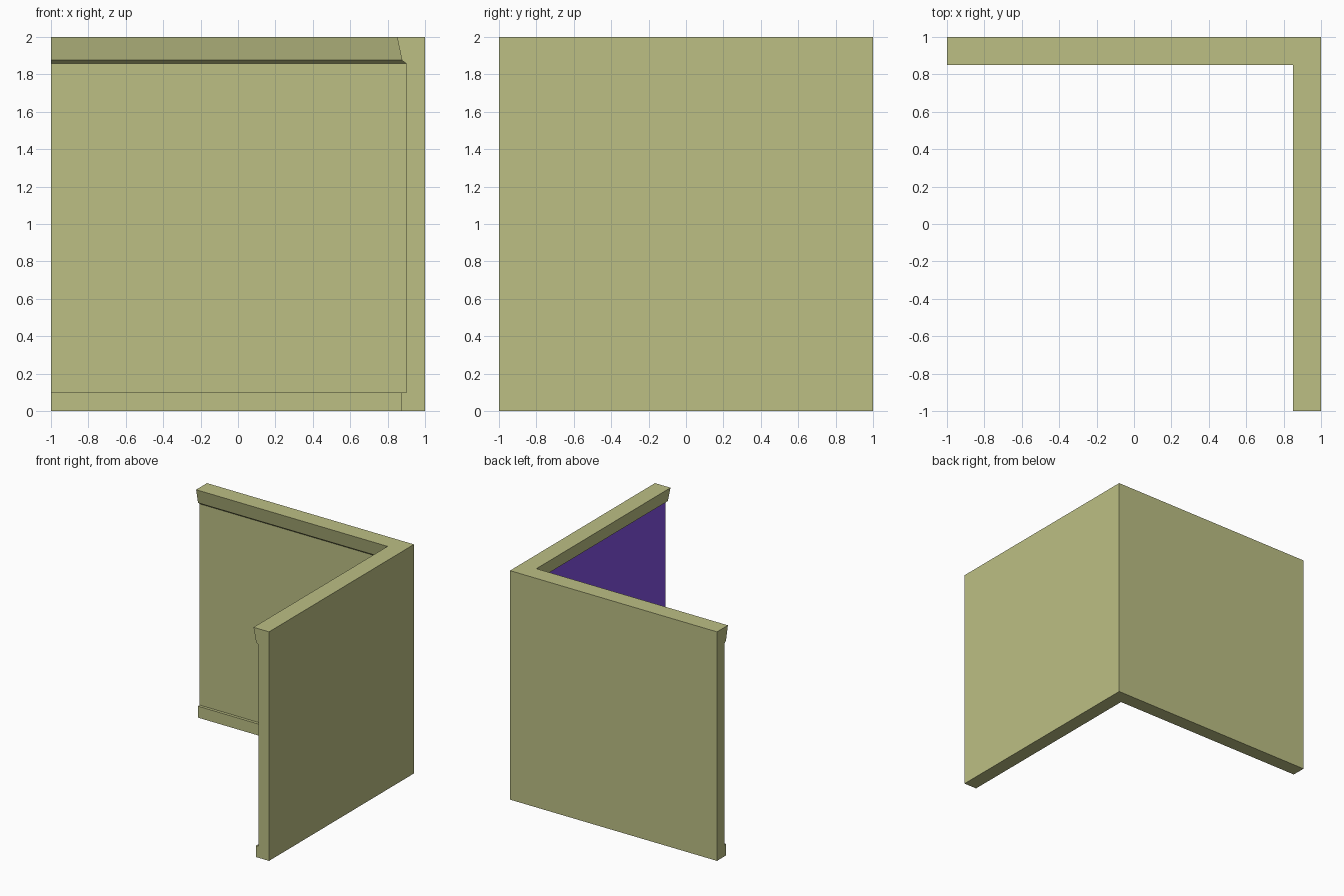
import bpy
import bmesh

if "Cube" in bpy.data.objects:
    bpy.data.objects.remove(bpy.data.objects["Cube"])


def material(name, rgb):
    """Flat colour from 0-255 sRGB values, stored as linear."""
    def lin(c):
        c /= 255
        return c / 12.92 if c <= 0.04045 else ((c + 0.055) / 1.055) ** 2.4
    mat = bpy.data.materials.new(name)
    mat.diffuse_color = (*[lin(c) for c in rgb], 1)
    mat.use_nodes = True
    mat.node_tree.nodes["Principled BSDF"].inputs["Base Color"].default_value = mat.diffuse_color
    return mat


# Wall cross-section: (thickness measured in from the outer face, height)
SKIRTING = [(0.125, 0.0), (0.125, 0.10)]
WALL = [(0.10, 0.10), (0.10, 1.857)]
CROWN = [(0.124, 1.876), (0.15, 2.0)]
profile = [(0, 0)] + SKIRTING + WALL + CROWN + [(0, 2)]

# Sweep the section along the back, round the mitred corner, down the right side
bm = bmesh.new()
stations = [
    [bm.verts.new((-1, 1 - d, z)) for d, z in profile],
    [bm.verts.new((1 - d, 1 - d, z)) for d, z in profile],
    [bm.verts.new((1 - d, -1, z)) for d, z in profile],
]
n = len(profile)
for a, b in zip(stations, stations[1:]):
    for i in range(n):
        j = (i + 1) % n
        bm.faces.new((a[i], b[i], b[j], a[j]))

# End caps
bm.faces.new(stations[0])
bm.faces.new(stations[-1])
bmesh.ops.recalc_face_normals(bm, faces=bm.faces)

# Accent colour: the plain inner panel of the right wall
for f in bm.faces:
    c = f.calc_center_median()
    if f.normal.x < -0.9 and abs(c.x - 0.9) < 0.005:
        f.material_index = 1

mesh = bpy.data.meshes.new("corner_wall")
bm.to_mesh(mesh)
bm.free()
mesh.materials.append(material("olive_plaster", (188, 191, 132)))
mesh.materials.append(material("purple_paint", (131, 81, 227)))
bpy.context.collection.objects.link(bpy.data.objects.new("corner_wall", mesh))
